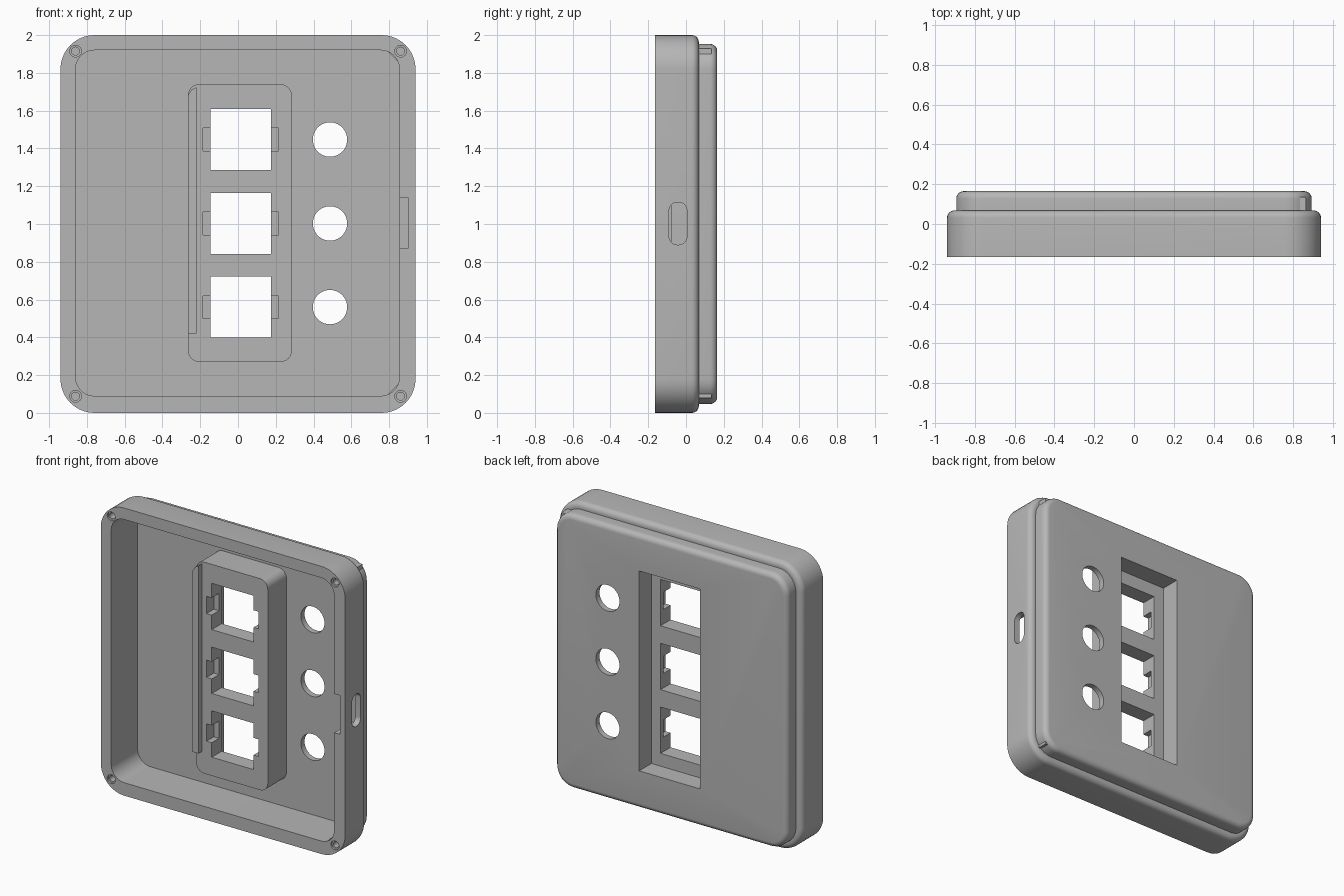
import bpy, bmesh, math

cube = bpy.data.objects.get("Cube")
if cube:
    bpy.data.objects.remove(cube, do_unlink=True)

grey = bpy.data.materials.new("plain grey plastic")
grey.use_nodes = True
tone = (0.47, 0.47, 0.47, 1)
grey.diffuse_color = tone
grey.node_tree.nodes["Principled BSDF"].inputs["Base Color"].default_value = tone


def rounded(x0, x1, z0, z1, r, steps=10):
    """Outline of a rounded rectangle in the x-z plane."""
    if r <= 0:
        return [(x1, z1), (x0, z1), (x0, z0), (x1, z0)]
    centres = [(x1 - r, z1 - r), (x0 + r, z1 - r), (x0 + r, z0 + r), (x1 - r, z0 + r)]
    points = []
    for quarter, (cx, cz) in enumerate(centres):
        for i in range(steps + 1):
            a = math.pi / 2 * (quarter + i / steps)
            points.append((cx + r * math.cos(a), cz + r * math.sin(a)))
    return points


def circle(cx, cz, r, sides=40):
    return [(cx + r * math.cos(math.tau * i / sides), cz + r * math.sin(math.tau * i / sides))
            for i in range(sides)]


def loft(name, rings):
    """Closed solid through a list of (y, outline) rings."""
    bm = bmesh.new()
    loops = [[bm.verts.new((x, y, z)) for x, z in outline] for y, outline in rings]
    n = len(loops[0])
    for a, b in zip(loops, loops[1:]):
        for i in range(n):
            bm.faces.new((a[i], a[(i + 1) % n], b[(i + 1) % n], b[i]))
    bm.faces.new(loops[0])
    bm.faces.new(loops[-1])
    bmesh.ops.recalc_face_normals(bm, faces=bm.faces)
    mesh = bpy.data.meshes.new(name)
    bm.to_mesh(mesh)
    bm.free()
    mesh.materials.append(grey)
    obj = bpy.data.objects.new(name, mesh)
    bpy.context.collection.objects.link(obj)
    return obj


def prism(name, outline, y0, y1):
    return loft(name, [(y0, outline), (y1, outline)])


def combine(target, tool, operation="DIFFERENCE"):
    """Apply a boolean and discard the tool."""
    tool.hide_render = True
    mod = target.modifiers.new("boolean", "BOOLEAN")
    mod.operation, mod.object, mod.solver = operation, tool, "EXACT"
    bpy.context.view_layer.objects.active = target
    bpy.ops.object.modifier_apply(modifier=mod.name)
    bpy.data.objects.remove(tool, do_unlink=True)


FRONT, FLOOR, BACK = -0.165, 0.125, 0.165

# Stepped shell with two rounded shoulders
profile = [(FRONT, 0)]
for y, inset, r in ((0.068, 0, 0.037), (BACK, 0.047, 0.037)):
    if inset:
        profile.append((0.068, inset))
    for i in range(7):
        a = math.pi / 2 * i / 6
        profile.append((y - r + r * math.sin(a), inset + r * (1 - math.cos(a))))
case = loft("case", [(y, rounded(-0.94 + d, 0.94 - d, d, 2 - d, 0.18 - d)) for y, d in profile])

# Open cavity with small gussets in the two left corners
combine(case, prism("cavity", rounded(-0.86, 0.855, 0.09, 1.92, 0.1), FRONT - 0.1, FLOOR))
for edge, side in ((1.92, 1), (0.09, -1)):
    corner = [(0.785, edge + 0.01 * side), (0.785, edge), (0.855, edge - 0.07 * side),
              (0.865, edge - 0.07 * side), (0.865, edge + 0.01 * side)]
    combine(case, prism("gusset", corner, -0.13, FLOOR + 0.01), "UNION")

# Raised housing with a lip along one edge, hollow from the back
combine(case, prism("housing", rounded(-0.265, 0.285, 0.27, 1.74, 0.06), -0.08, FLOOR + 0.01), "UNION")
lip = [(-0.265, 0.42), (-0.22, 0.42), (-0.22, 1.724), (-0.247, 1.71), (-0.265, 1.68)]
combine(case, prism("lip", lip, -0.12, -0.07), "UNION")
combine(case, prism("recess", rounded(-0.225, 0.245, 0.31, 1.70, 0), 0.03, BACK + 0.1))

# Three square sockets with clip pockets, and three round holes
for z in (0.56, 1.003, 1.447):
    combine(case, prism("socket", rounded(-0.146, 0.175, z - 0.161, z + 0.161, 0), -0.3, 0.1))
    combine(case, prism("clip_pocket", rounded(-0.186, 0.215, z - 0.06, z + 0.06, 0), -0.3, 0.0))
    combine(case, prism("round_hole", circle(0.487, z, 0.091), 0.0, BACK + 0.1))

# Side port: inner pocket and rounded slot through the wall
combine(case, prism("port_pocket", rounded(0.83, 0.90, 0.87, 1.14, 0), FRONT - 0.1, 0.03))
slot = prism("port_slot", rounded(-0.09, 0.005, 0.89, 1.115, 0.045), 0.80, 1.1)
for v in slot.data.vertices:
    v.co.x, v.co.y = v.co.y, v.co.x
slot.data.flip_normals()
combine(case, slot)

# Countersunk screw holes in the corners
for x in (-0.86, 0.861):
    for z in (0.088, 1.915):
        rings = [(FRONT - 0.02, 0.031), (FRONT + 0.012, 0.031), (FRONT + 0.013, 0.021), (0.0, 0.021)]
        combine(case, loft("screw_hole", [(y, circle(x, z, r, 24)) for y, r in rings]))

bpy.ops.object.select_all(action="DESELECT")
case.select_set(True)
bpy.context.view_layer.objects.active = case
bpy.ops.object.shade_smooth_by_angle(angle=math.radians(30))
